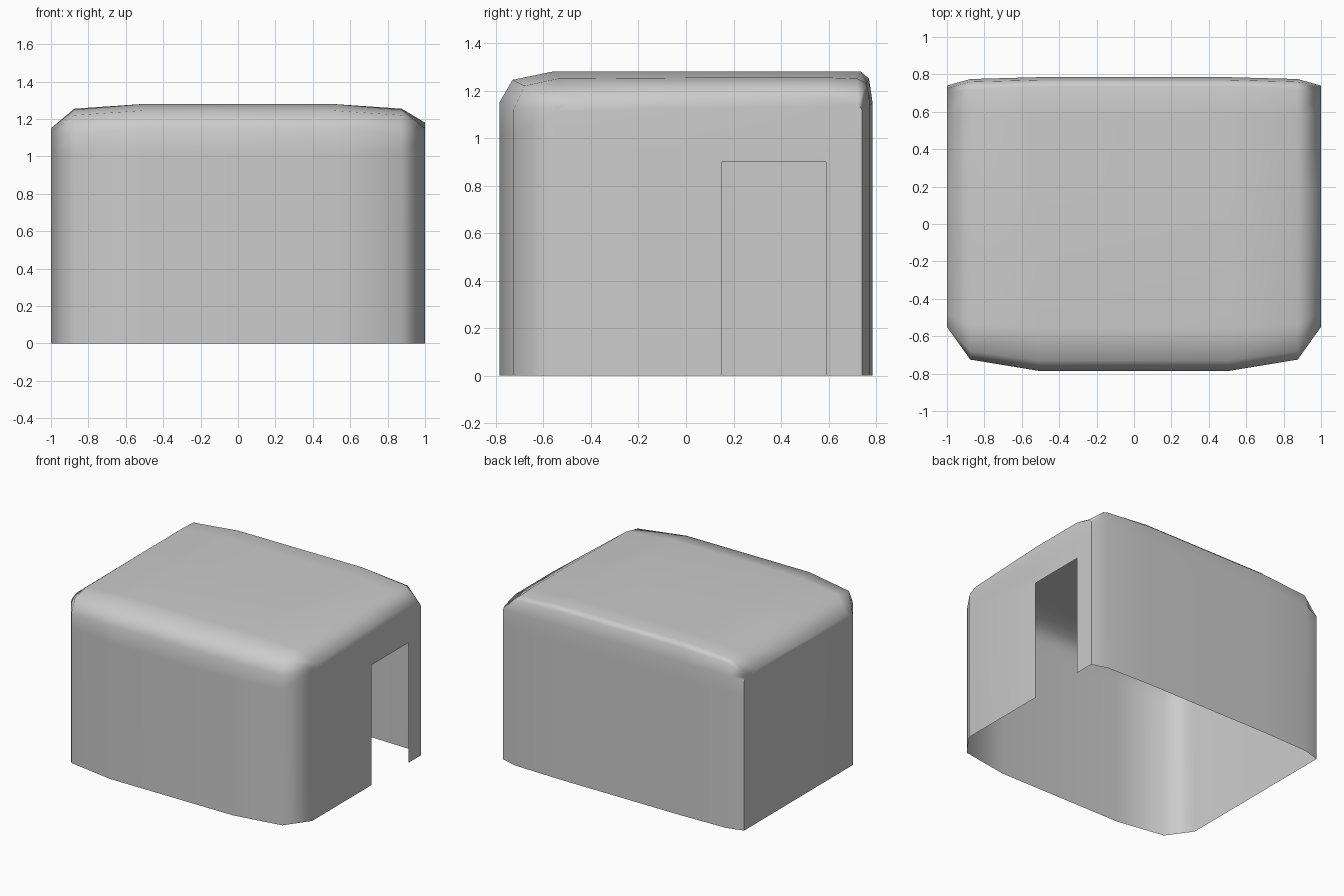
import bpy, bmesh, math

if "Cube" in bpy.data.objects:
    bpy.data.objects.remove(bpy.data.objects["Cube"])

DOOR_Y0, DOOR_Y1, DOOR_Z = 0.15, 0.59, 0.90
BAND = 1.02  # height where the straight wall starts rounding into the roof

# Half cross-sections (y, z), front foot over the roof to the back foot
mid = [(-.785, 0), (-.785, BAND), (-.785, 1.15), (-.73, 1.245), (-.56, 1.28),
       (DOOR_Y0, 1.28), (DOOR_Y1, 1.28), (.735, 1.28), (.77, 1.25), (.785, 1.15), (.785, BAND), (.785, 0)]
shoulder = [(-.725, 0), (-.725, BAND), (-.725, 1.12), (-.68, 1.22), (-.54, 1.25),
            (DOOR_Y0, 1.255), (DOOR_Y1, 1.255), (.72, 1.25), (.76, 1.23), (.775, 1.14), (.775, BAND), (.775, 0)]


def end(bulge):
    return [(-.55, 0), (-.55, BAND), (-.55, 1.11), (-.53, 1.13), (-.48, 1.15),
            (DOOR_Y0, 1.15 + bulge), (DOOR_Y1, 1.15 + bulge), (.70, 1.15), (.725, 1.14),
            (.74, 1.12), (.74, BAND), (.74, 0)]


stations = [(-1, end(0)), (-.875, shoulder), (-.51, mid), (.51, mid), (.875, shoulder), (1, end(.03))]

bm = bmesh.new()
rows = [[bm.verts.new((x, y, z)) for y, z in prof] for x, prof in stations]

# Front wall, roof and back wall skin
for a, b in zip(rows, rows[1:]):
    for i in range(len(a) - 1):
        bm.faces.new((a[i], b[i], b[i + 1], a[i + 1]))

# Upper part of both side walls, plain lower left wall
for r in (rows[0], rows[-1]):
    bm.faces.new(r[1:-1])
left = rows[0]
bm.faces.new((left[0], left[1], left[-2], left[-1]))

# Lower right wall with the doorway
right = rows[-1]
door = [bm.verts.new((1, y, z)) for y, z in
        ((DOOR_Y1, 0), (DOOR_Y1, DOOR_Z), (DOOR_Y0, DOOR_Z), (DOOR_Y0, 0))]
bm.faces.new([right[0], right[1], right[-2], right[-1]] + door)

bmesh.ops.recalc_face_normals(bm, faces=bm.faces)
mesh = bpy.data.meshes.new("shelter_shell")
bm.normal_update()
if max(bm.faces, key=lambda f: f.calc_center_median().z).normal.z < 0:
    bmesh.ops.reverse_faces(bm, faces=bm.faces)
bm.to_mesh(mesh)
bm.free()

shell = bpy.data.objects.new("shelter_shell", mesh)
bpy.context.collection.objects.link(shell)
bpy.context.view_layer.objects.active = shell
shell.select_set(True)
bpy.ops.object.shade_smooth_by_angle(angle=math.radians(60))

# Keep the big walls flat, shade only the rounded edges
wn = shell.modifiers.new("weighted_normals", 'WEIGHTED_NORMAL')
wn.keep_sharp = True
